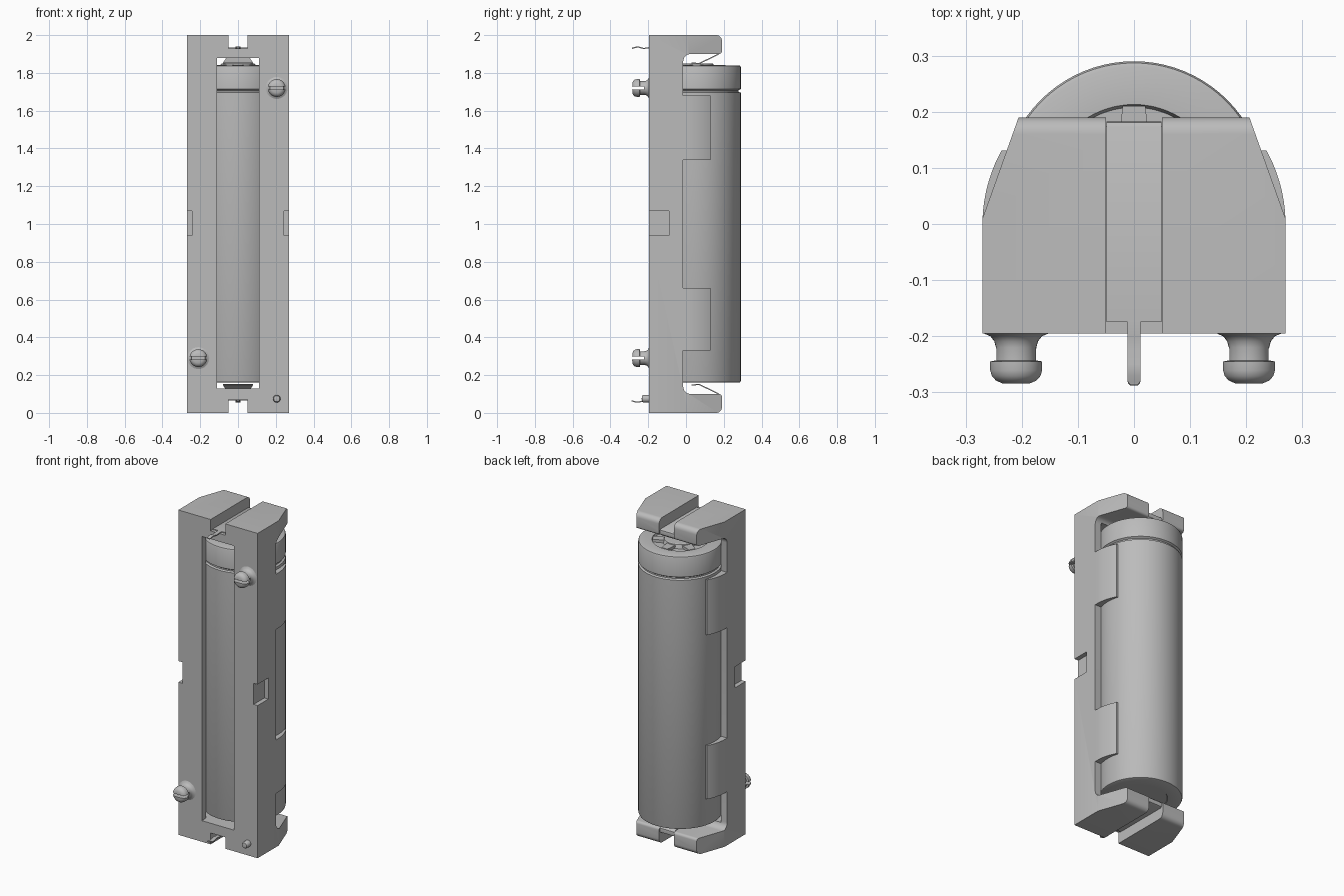
import bpy, bmesh, math
from mathutils import Matrix, Vector

if "Cube" in bpy.data.objects:
    bpy.data.objects.remove(bpy.data.objects["Cube"])

grey = bpy.data.materials.new("plain_grey")
grey.diffuse_color = (0.5, 0.5, 0.5, 1)
grey.use_nodes = True
grey.node_tree.nodes["Principled BSDF"].inputs["Base Color"].default_value = grey.diffuse_color
CY, BORE = 0.055, 0.238          # cell axis and cradle radius


def finish(name, bm, smooth=True):
    bmesh.ops.remove_doubles(bm, verts=bm.verts, dist=1e-5)
    bmesh.ops.recalc_face_normals(bm, faces=bm.faces)
    me = bpy.data.meshes.new(name)
    bm.to_mesh(me)
    bm.free()
    me.materials.append(grey)
    ob = bpy.data.objects.new(name, me)
    bpy.context.collection.objects.link(ob)
    if smooth:
        shade(ob)
    return ob


def shade(ob):
    bpy.ops.object.select_all(action='DESELECT')
    ob.select_set(True)
    bpy.context.view_layer.objects.active = ob
    bpy.ops.object.shade_smooth_by_angle(angle=math.radians(30))


def prism(name, pts, axis, a, b):
    """Extrude a profile: axis z takes (x, y) points, axis x takes (y, z) points."""
    bm = bmesh.new()
    place = (lambda p, t: (p[0], p[1], t)) if axis == 'z' else (lambda p, t: (t, p[0], p[1]))
    face = bm.faces.new([bm.verts.new(place(p, a)) for p in pts])
    ext = bmesh.ops.extrude_face_region(bm, geom=[face])['geom']
    step = Vector(place((0, 0), b - a))
    bmesh.ops.translate(bm, vec=step, verts=[v for v in ext if isinstance(v, bmesh.types.BMVert)])
    return finish(name, bm)


def box(name, x0, x1, y0, y1, z0, z1):
    return prism(name, [(x0, y0), (x1, y0), (x1, y1), (x0, y1)], 'z', z0, z1)


def lathe(name, profile, loc, axis='z', n=64):
    """Spin (radius, height) points about z, or lay the part down pointing to -y."""
    bm = bmesh.new()
    vs = [bm.verts.new((r, 0, h)) for r, h in profile]
    edges = [bm.edges.new(e) for e in zip(vs, vs[1:])]
    bmesh.ops.spin(bm, geom=vs + edges, cent=(0, 0, 0), axis=(0, 0, 1), angle=math.tau, steps=n)
    rot = Matrix.Rotation(math.pi / 2, 4, 'X') if axis == 'y' else Matrix()
    bm.transform(Matrix.Translation(loc) @ rot)
    return finish(name, bm)


def cut(ob, cutter, op='DIFFERENCE'):
    m = ob.modifiers.new("cut", 'BOOLEAN')
    m.operation, m.object, m.solver = op, cutter, 'EXACT'
    bpy.context.view_layer.objects.active = ob
    bpy.ops.object.modifier_apply(modifier=m.name)
    bpy.data.objects.remove(cutter)


def arc(cx, cy, r, a0, a1, n):
    return [(cx + r * math.cos(math.radians(a0 + (a1 - a0) * i / n)),
             cy + r * math.sin(math.radians(a0 + (a1 - a0) * i / n))) for i in range(n + 1)]


# holder: C-shaped side profile trimmed to the tapered end outline
lower = [(-0.195, 0)] + arc(0.16, 0.03, 0.03, -90, 0, 6) + arc(0.175, 0.085, 0.015, 0, 90, 4) \
    + arc(0.025, 0.14, 0.04, 270, 180, 6)
side = lower + [(y, 2 - z) for y, z in reversed(lower)]
holder = prism("holder", side, 'x', -0.3, 0.3)
outline = [(-0.27, -0.195), (0.27, -0.195), (0.27, 0.01), (0.205, 0.192), (-0.205, 0.192), (-0.27, 0.01)]
cut(holder, prism("outline", outline, 'z', -0.1, 2.1), 'INTERSECT')
cut(holder, lathe("bore", [(0, 0.13), (BORE, 0.13), (BORE, 1.88), (0, 1.88)], (0, CY, 0)))
cut(holder, box("window", -0.11, 0.11, -0.3, 0, 0.13, 1.88))
for z0, z1 in ((-0.1, 0.07), (1.93, 2.1)):
    cut(holder, box("slot", -0.05, 0.05, -0.3, 0.3, z0, z1))
for z0, z1 in ((0.05, 0.12), (1.88, 1.95)):
    cut(holder, box("wrap_recess", -0.05, 0.05, 0.175, 0.3, z0, z1))
for s in (-1, 1):
    cut(holder, box("side_notch", min(s * 0.243, s * 0.3), max(s * 0.243, s * 0.3), -0.3, -0.09, 0.94, 1.07))
shade(holder)

# curved clips that grip the cell
outer = [(0.27, -0.02)] + arc(0, 0, 0.27, 0, 29, 10)
tip = math.degrees(math.asin((0.131 - CY) / BORE))
low = math.degrees(math.asin((-0.02 - CY) / BORE))
clip = outer + arc(0, CY, BORE, tip, low, 14)
for s in (-1, 1):
    for z0, z1 in ((0.33, 0.66), (1.34, 1.68)):
        prism("clip", [(s * x, y) for x, y in clip], 'z', z0, z1)

# cell can with crimp groove and recessed top
lathe("cell", [(0, 0.164), (0.15, 0.164), (0.153, 0.16), (0.225, 0.16), (0.232, 0.163), (0.235, 0.17),
               (0.235, 1.695), (0.224, 1.70), (0.224, 1.708), (0.235, 1.715), (0.235, 1.83),
               (0.232, 1.837), (0.225, 1.84), (0.158, 1.84), (0.153, 1.825), (0, 1.825)], (0, CY, 0), n=80)
# raised terminal with radial legs
lathe("terminal", [(0, 1.825), (0.098, 1.825), (0.09, 1.847), (0.085, 1.85), (0, 1.85)], (0, CY, 0), n=48)
for k in range(6):
    a = math.radians(30 + 60 * k)
    leg = [(0.08, -0.03), (0.155, -0.02), (0.155, 0.02), (0.08, 0.03)]
    prism("terminal_leg", [(x * math.cos(a) - y * math.sin(a), CY + x * math.sin(a) + y * math.cos(a))
                           for x, y in leg], 'z', 1.824, 1.842)


# contact strips: slot strip, wrapped edge, sprung blade and solder tab
def strip(name, path, half, flip, t=0.006):
    bm = bmesh.new()
    rows = []
    for (y, z), w in zip(path, half):
        z = 2 - z if flip else z
        rows.append([bm.verts.new((x, y, z)) for x in (-w, w)])
    for p, q in zip(rows, rows[1:]):
        bm.faces.new((p[0], p[1], q[1], q[0]))
    bmesh.ops.recalc_face_normals(bm, faces=bm.faces)
    bmesh.ops.solidify(bm, geom=bm.faces[:], thickness=t)
    return finish(name, bm)


for flip in (False, True):
    strip("contact_strip", [(-0.175, 1.935), (0.172, 1.935), (0.181, 1.93), (0.183, 1.92), (0.181, 1.905),
                            (0.172, 1.896), (0.07, 1.846), (0.03, 1.85)],
          [0.049] * 6 + [0.08, 0.08], flip)
    strip("solder_tab", [(-0.17, 1.935), (-0.2, 1.936), (-0.225, 1.932), (-0.25, 1.94), (-0.27, 1.938),
                         (-0.282, 1.934), (-0.287, 1.933)],
          [0.012] * 5 + [0.011, 0.006], flip)

# split snap pins on the mounting face
pin = [(0, -0.01), (0.058, -0.01), (0.058, 0), (0.046, 0.005), (0.039, 0.014), (0.036, 0.025), (0.036, 0.048),
       (0.047, 0.05), (0.047, 0.066), (0.044, 0.076), (0.037, 0.084), (0.026, 0.089), (0, 0.09)]
for x, z in ((0.205, 1.72), (-0.21, 0.29)):
    p = lathe("snap_pin", pin, (x, -0.195, z), 'y', 32)
    cut(p, box("slit", x - 0.1, x + 0.1, -0.4, -0.222, z - 0.008, z + 0.008))
    shade(p)

# small locating peg
lathe("locating_peg", [(0, -0.01), (0.02, -0.01), (0.02, 0.03), (0.016, 0.037), (0, 0.04)],
      (0.205, -0.195, 0.075), 'y', 24)
